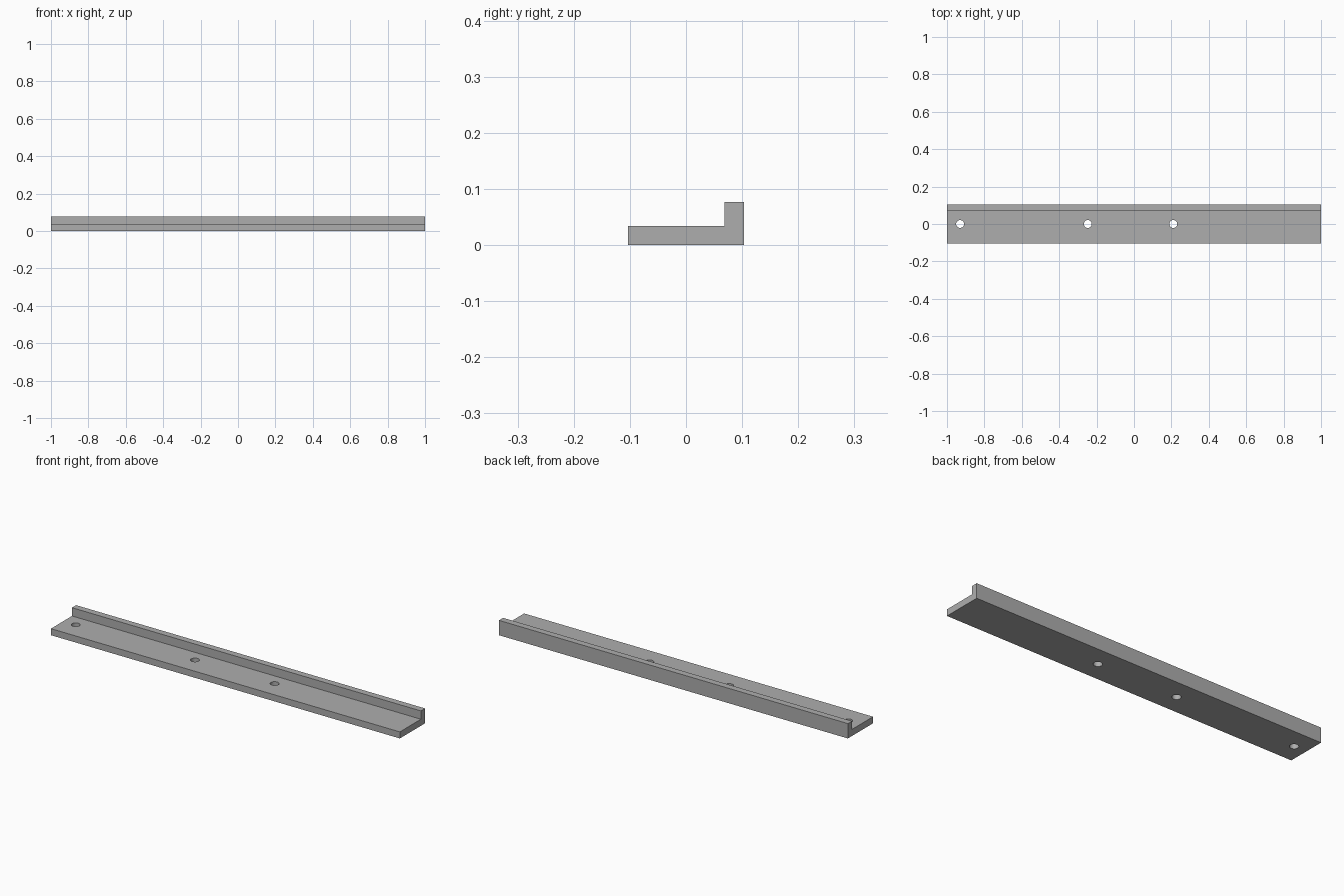
import bpy
import bmesh

default = bpy.data.objects.get("Cube")
if default:
    bpy.data.objects.remove(default, do_unlink=True)

LENGTH = 2.0
HALF_DEPTH = 0.103
BASE_TOP = 0.034
LIP_FRONT = 0.069
LIP_TOP = 0.077
HOLE_RADIUS = 0.021
HOLE_POSITIONS = (-0.93, -0.247, 0.21)

# Plain grey metal
grey = bpy.data.materials.new("grey_metal")
grey.use_nodes = True
colour = (0.42, 0.42, 0.42, 1.0)
grey.diffuse_color = colour
grey.node_tree.nodes["Principled BSDF"].inputs["Base Color"].default_value = colour

# L-shaped rail: end profile extruded along x
profile = [(-HALF_DEPTH, 0), (HALF_DEPTH, 0), (HALF_DEPTH, LIP_TOP),
           (LIP_FRONT, LIP_TOP), (LIP_FRONT, BASE_TOP), (-HALF_DEPTH, BASE_TOP)]
bm = bmesh.new()
end = bm.faces.new([bm.verts.new((-LENGTH / 2, y, z)) for y, z in profile])
extruded = bmesh.ops.extrude_face_region(bm, geom=[end])["geom"]
bmesh.ops.translate(bm, vec=(LENGTH, 0, 0),
                    verts=[v for v in extruded if isinstance(v, bmesh.types.BMVert)])
bmesh.ops.recalc_face_normals(bm, faces=bm.faces)
mesh = bpy.data.meshes.new("angle_rail")
bm.to_mesh(mesh)
bm.free()
rail = bpy.data.objects.new("angle_rail", mesh)
bpy.context.collection.objects.link(rail)
mesh.materials.append(grey)

# Screw holes drilled through the base
for x in HOLE_POSITIONS:
    bpy.ops.mesh.primitive_cylinder_add(vertices=32, radius=HOLE_RADIUS, depth=0.2,
                                        location=(x, 0, 0))
    cutter = bpy.context.object
    cutter.name = "hole_cutter"
    cutter.hide_render = True
    cutter.data.materials.append(grey)
    drill = rail.modifiers.new("screw_hole", 'BOOLEAN')
    drill.operation = 'DIFFERENCE'
    drill.solver = 'EXACT'
    drill.object = cutter
    bpy.context.view_layer.objects.active = rail
    bpy.ops.object.modifier_apply(modifier=drill.name)
    bpy.data.objects.remove(cutter, do_unlink=True)

# Round hole walls, crisp rail edges
bpy.ops.object.select_all(action='DESELECT')
rail.select_set(True)
bpy.context.view_layer.objects.active = rail
bpy.ops.object.shade_smooth_by_angle()
